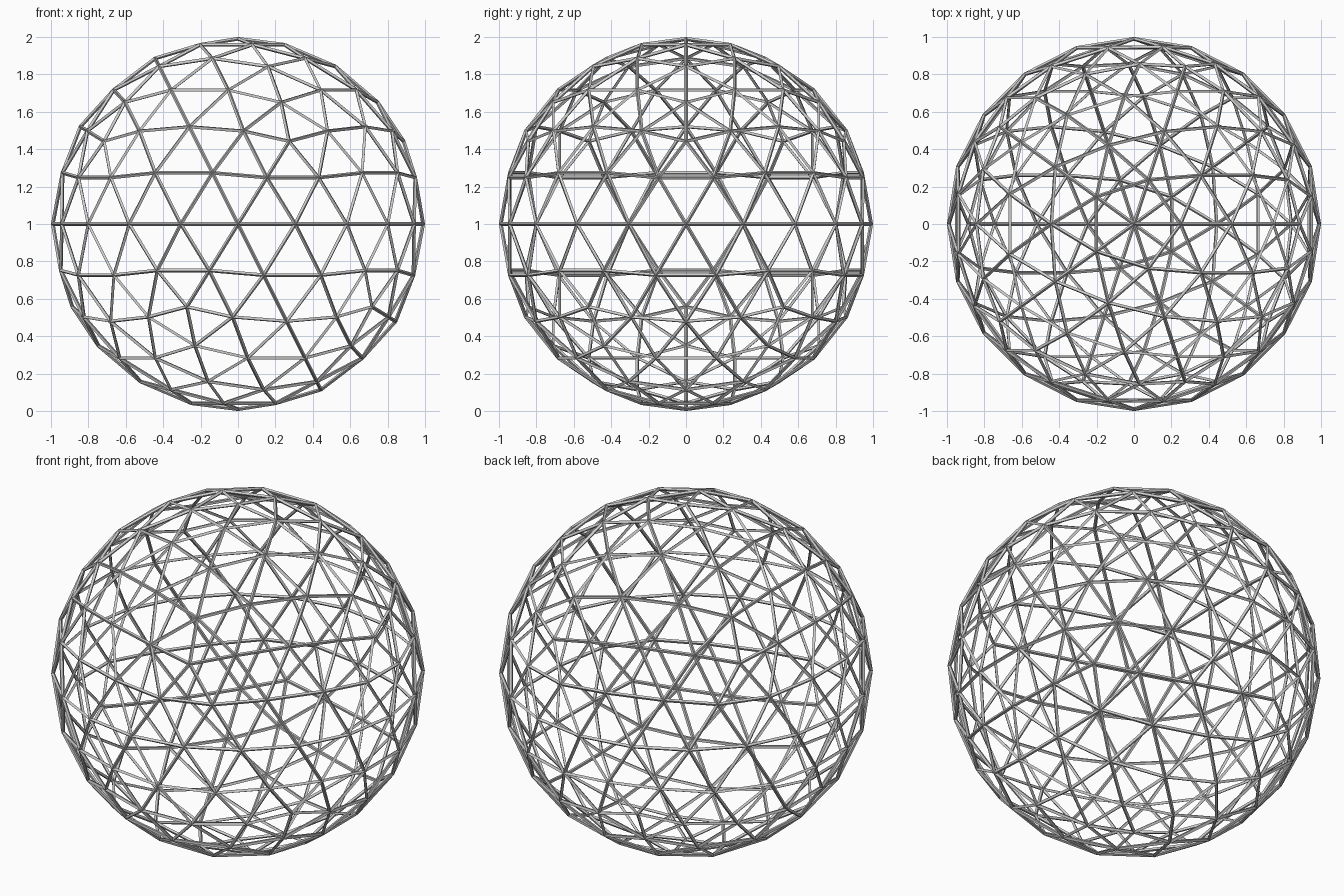
import bpy

if "Cube" in bpy.data.objects:
    bpy.data.objects.remove(bpy.data.objects["Cube"])

# Geodesic sphere whose edges become thin struts
RADIUS = 0.99
bpy.ops.mesh.primitive_ico_sphere_add(subdivisions=3, radius=RADIUS, location=(0, 0, 1))
lattice = bpy.context.object
lattice.name = "geodesic_lattice"

# Diamond-section struts centred on every edge
struts = lattice.modifiers.new("struts", 'WIREFRAME')
struts.thickness = 0.02
struts.offset = 0.0
struts.use_even_offset = True
struts.use_replace = True
